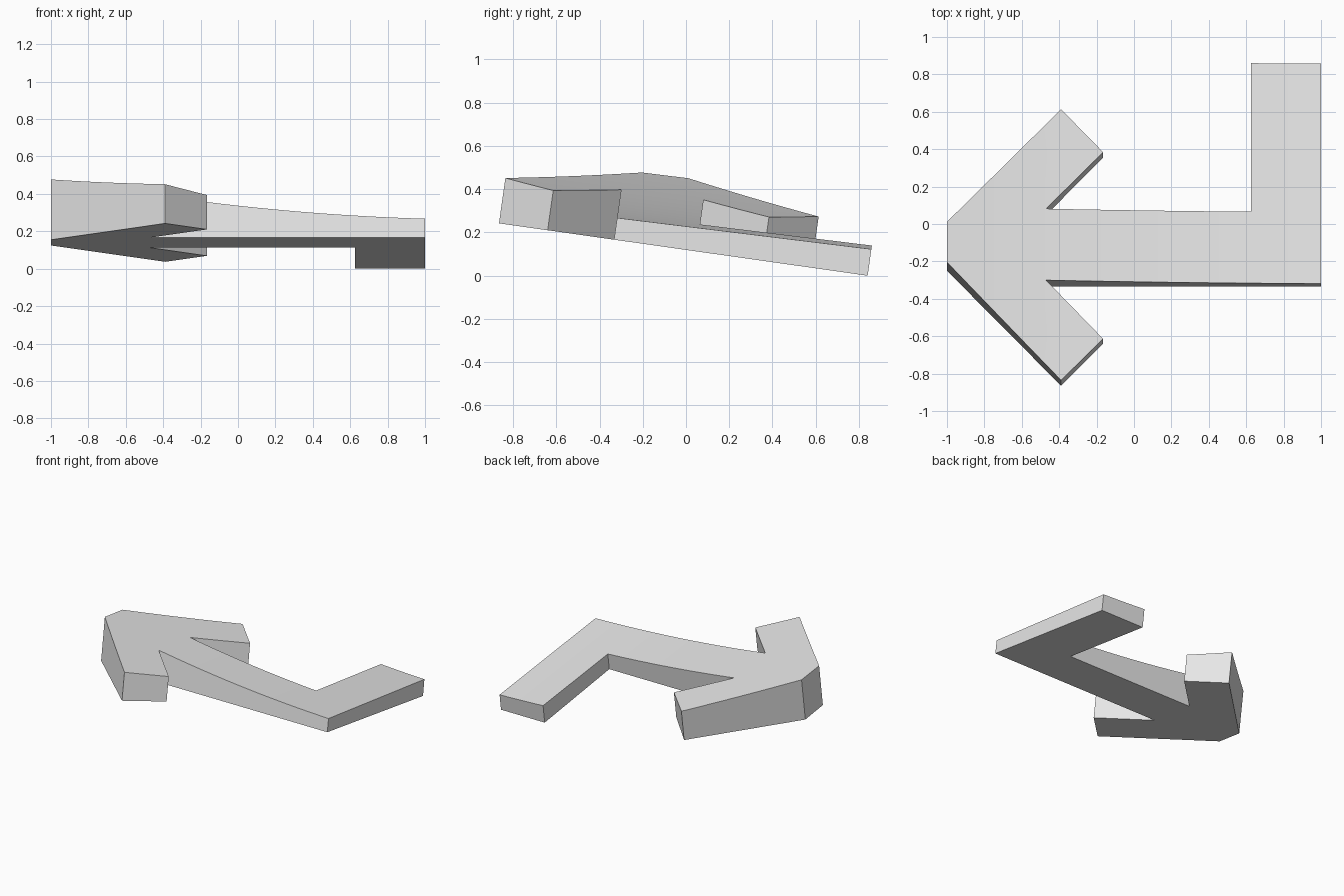
import bpy
import bmesh
from math import radians
from mathutils import Vector

cube = bpy.data.objects.get("Cube")
if cube:
    bpy.data.objects.remove(cube, do_unlink=True)

SLOPE = 0.142      # fall of the flat underside towards the back
BASE = 0.1193      # underside height at y = 0
TOP_SLOPE = 0.123  # fall of the top towards the back
AXIS = -0.1425     # centre line of the arrow
CUTS = 20
normal = Vector((0, SLOPE, 1)).normalized()


def mirrored(points):
    """Reflect points across the arrow's centre line, in reverse order."""
    return [(x, 2 * AXIS - y) for x, y in reversed(points)]


def thickness(p):
    """Distance along the underside normal to the curved top."""
    crest = 0.299 - 0.112 * p.x + 0.041 * p.x ** 2
    gap = crest - TOP_SLOPE * p.y - p.z
    return gap / (normal.z + TOP_SLOPE * normal.y)


# Arrow head half, then shaft with the bent tail
half_head = [(-1, -0.25), (-0.39, -0.865), (-0.165, -0.64), (-0.47, -0.333)]
tail = [(1, -0.333), (1, 0.84), (0.625, 0.84), (0.625, 0.048)]
outline = half_head + tail + mirrored(half_head)

# Sloping underside, sliced so that the top can curve
bm = bmesh.new()
bm.faces.new([bm.verts.new((x, y, BASE - SLOPE * y)) for x, y in outline])
for i in range(1, CUTS):
    bmesh.ops.bisect_plane(
        bm, geom=bm.verts[:] + bm.edges[:] + bm.faces[:], dist=1e-5,
        plane_co=(-1 + 2 * i / CUTS, 0, 0), plane_no=(1, 0, 0))

# Raise the curved top
raised = bmesh.ops.extrude_face_region(bm, geom=bm.faces[:], use_keep_orig=True)
for v in raised["geom"]:
    if isinstance(v, bmesh.types.BMVert):
        v.co += normal * thickness(v.co)
bmesh.ops.recalc_face_normals(bm, faces=bm.faces[:])

mesh = bpy.data.meshes.new("bent_arrow")
bm.to_mesh(mesh)
bm.free()
arrow = bpy.data.objects.new("bent_arrow", mesh)
bpy.context.collection.objects.link(arrow)

# Plain light grey
grey = bpy.data.materials.new("light_grey")
grey.use_nodes = True
colour = (0.8, 0.8, 0.8, 1)
grey.diffuse_color = colour
grey.node_tree.nodes["Principled BSDF"].inputs["Base Color"].default_value = colour
mesh.materials.append(grey)

# Smooth curved top with crisp edges
bpy.ops.object.select_all(action="DESELECT")
arrow.select_set(True)
bpy.context.view_layer.objects.active = arrow
bpy.ops.object.shade_smooth_by_angle(angle=radians(30))
